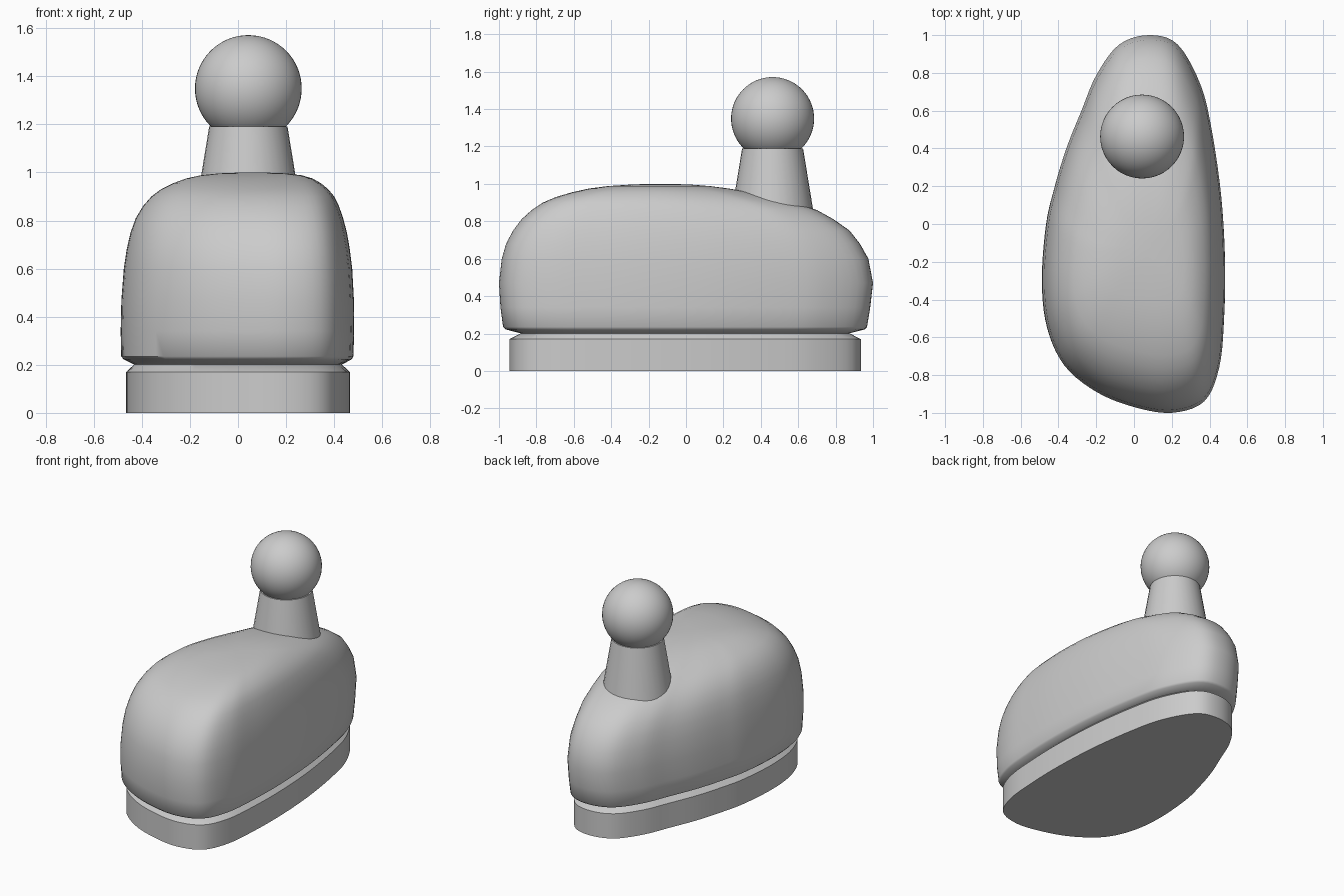
import bpy, bmesh, math
from mathutils import Vector
from mathutils.geometry import interpolate_bezier

cube = bpy.data.objects.get("Cube")
if cube:
    bpy.data.objects.remove(cube)

grey = bpy.data.materials.new("plain grey")
grey.use_nodes = True
grey.diffuse_color = (0.6, 0.6, 0.6, 1)
grey.node_tree.nodes["Principled BSDF"].inputs["Base Color"].default_value = (0.6, 0.6, 0.6, 1)

# Lopsided plan outline, wide at the front and narrow at the back
PLAN = [(0.08, 1), (0.23, 0.95), (0.35, 0.74), (0.41, 0.5), (0.46, 0.15),
        (0.48, -0.2), (0.475, -0.5), (0.45, -0.76), (0.37, -0.94), (0.2, -1),
        (0, -0.97), (-0.2, -0.89), (-0.37, -0.75), (-0.46, -0.55), (-0.487, -0.3),
        (-0.465, 0), (-0.42, 0.2), (-0.36, 0.4), (-0.28, 0.6), (-0.2, 0.79), (-0.08, 0.95)]


def smooth_loop(points, steps=5):
    pts = [Vector((x, y, 0)) for x, y in points]
    n, out = len(pts), []
    for i in range(n):
        a, b, c, d = (pts[(i + k) % n] for k in (-1, 0, 1, 2))
        out += interpolate_bezier(b, b + (c - a) / 6, c - (d - b) / 6, c, steps + 1)[:-1]
    return out


OUTLINE = smooth_loop(PLAN)
X0, X1 = min(p.x for p in OUTLINE), max(p.x for p in OUTLINE)
Y0, Y1 = min(p.y for p in OUTLINE), max(p.y for p in OUTLINE)


def finish(obj, angle):
    obj.data.materials.append(grey)
    bpy.ops.object.select_all(action="DESELECT")
    obj.select_set(True)
    bpy.context.view_layer.objects.active = obj
    bpy.ops.object.shade_smooth_by_angle(angle=math.radians(angle))


def loft(name, levels, angle=30):
    """Skin the plan outline through levels of (z, left x, right x, front y, back y)."""
    bm = bmesh.new()
    rings = []
    for z, xa, xb, ya, yb in levels:
        rings.append([bm.verts.new((xa + (p.x - X0) / (X1 - X0) * (xb - xa),
                                    ya + (p.y - Y0) / (Y1 - Y0) * (yb - ya), z)) for p in OUTLINE])
    n = len(OUTLINE)
    for low, high in zip(rings, rings[1:]):
        for i in range(n):
            j = (i + 1) % n
            bm.faces.new((low[i], low[j], high[j], high[i]))
    bm.faces.new(rings[0])
    bm.faces.new(rings[-1])
    bmesh.ops.recalc_face_normals(bm, faces=bm.faces)
    mesh = bpy.data.meshes.new(name)
    bm.to_mesh(mesh)
    bm.free()
    obj = bpy.data.objects.new(name, mesh)
    bpy.context.collection.objects.link(obj)
    finish(obj, angle)


# Base plinth with a chamfer running into the groove
loft("base", [(0, -0.465, 0.465, -0.945, 0.935), (0.17, -0.465, 0.465, -0.945, 0.935),
              (0.203, -0.43, 0.43, -0.88, 0.87)])

# Domed body, undercut at the bottom and flattening towards the crown
loft("body", [(0.2, -0.43, 0.43, -0.88, 0.87), (0.222, -0.475, 0.472, -0.965, 0.955),
              (0.235, -0.486, 0.48, -0.978, 0.968), (0.34, -0.488, 0.483, -0.992, 0.985),
              (0.47, -0.485, 0.482, -1, 1), (0.6, -0.475, 0.475, -0.985, 0.975),
              (0.68, -0.463, 0.465, -0.962, 0.93), (0.75, -0.447, 0.453, -0.925, 0.875),
              (0.81, -0.425, 0.437, -0.88, 0.79), (0.86, -0.395, 0.42, -0.825, 0.7),
              (0.9, -0.36, 0.4, -0.765, 0.58), (0.93, -0.32, 0.375, -0.695, 0.46),
              (0.955, -0.27, 0.345, -0.61, 0.345), (0.975, -0.215, 0.31, -0.52, 0.23),
              (0.988, -0.155, 0.265, -0.42, 0.13), (0.996, -0.08, 0.2, -0.3, 0.03),
              (1, 0.02, 0.1, -0.2, -0.08)], 40)

# Tapered stem and ball on top
KNOB = (0.043, 0.463)
bpy.ops.mesh.primitive_cone_add(vertices=32, radius1=0.235, radius2=0.163, depth=0.44,
                                location=(*KNOB, 0.97))
bpy.context.object.name = "knob_stem"
finish(bpy.context.object, 30)
bpy.ops.mesh.primitive_uv_sphere_add(segments=48, ring_count=32, radius=0.222, location=(*KNOB, 1.349))
bpy.context.object.name = "knob_ball"
finish(bpy.context.object, 30)
